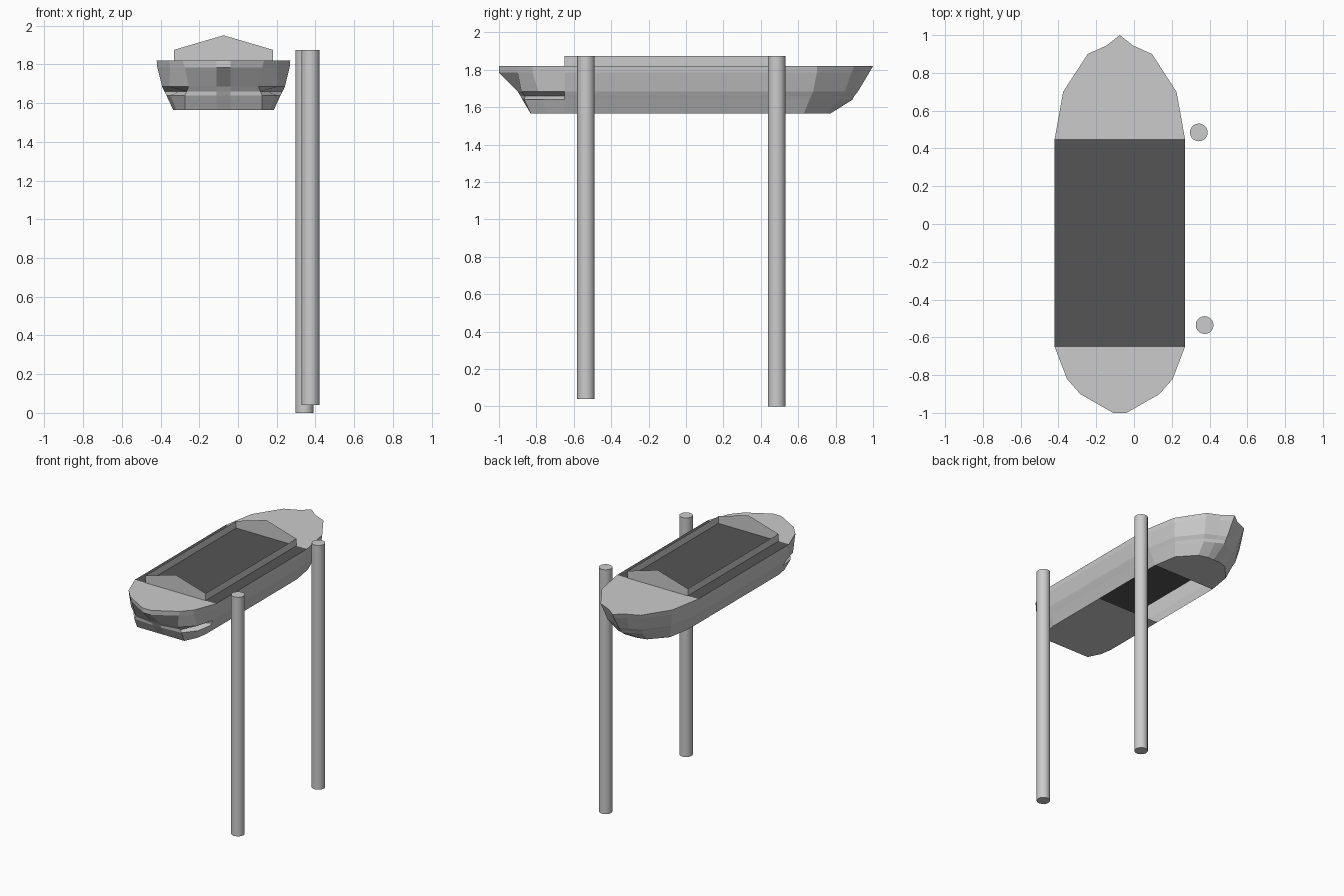
import bpy, bmesh, math

if "Cube" in bpy.data.objects:
    bpy.data.objects.remove(bpy.data.objects["Cube"])

CX = -0.075                      # hull centreline


def polys(name, faces, mirror=True, normals=False):
    """Object from a list of polygons, mirrored about the hull centreline."""
    bm = bmesh.new()
    for f in faces:
        bm.faces.new([bm.verts.new(p) for p in f])
    bmesh.ops.remove_doubles(bm, verts=bm.verts[:], dist=1e-5)
    me = bpy.data.meshes.new(name)
    bm.to_mesh(me)
    bm.free()
    ob = bpy.data.objects.new(name, me)
    bpy.context.collection.objects.link(ob)
    ob.location.x = CX
    m = ob.modifiers.new("mirror", 'MIRROR')
    m.use_clip = True
    return ob


# Half outlines of the hull (offset from centreline, y), stern to bow
levels = [
    (1.565, -.83, [(.20, -.83), (.245, -.74), (.26, -.65), (.26, .45),
                   (.23, .63), (.12, .75), (.05, .77), (0, .77)]),
    (1.64, -.875, [(.20, -.865), (.275, -.77), (.295, -.65), (.295, .45),
                   (.255, .66), (.13, .82), (.06, .86), (0, .89)]),
    # narrow groove in the stern quarter
    (1.66, -.885, [(.19, -.86), (.23, -.69), (.305, -.65), (.305, .45),
                   (.262, .67), (.135, .83), (.06, .87), (0, .90)]),
    (1.685, -.90, [(.18, -.88), (.28, -.79), (.317, -.65), (.317, .45),
                   (.275, .68), (.145, .85), (.06, .89), (0, .92)]),
    (1.785, -1.0, [(.20, -.90), (.275, -.82), (.342, -.65), (.342, .45),
                   (.295, .70), (.165, .885), (.075, .93), (0, .98)]),
    (1.82, -1.0, [(.21, -.90), (.28, -.82), (.345, -.65), (.345, .45),
                  (.30, .70), (.17, .90), (.07, .945), (0, 1.0)]),
]
rings = [[(0, sy, z), (.035, sy, z)] + [(x, y, z) for x, y in pts]
         for z, sy, pts in levels]

# Hull sides
sides = []
for lo, hi in zip(rings, rings[1:]):
    for i in range(len(lo) - 1):
        sides.append([lo[i], lo[i + 1], hi[i + 1], hi[i]])
polys("hull_sides", sides)

# Bottom plates, open between them
b, t = rings[0], rings[-1]
zb, zt = b[0][2], t[0][2]
polys("hull_bottom", [
    list(reversed(b[:5] + [(.26, -.15, zb), (0, -.15, zb)])),
    list(reversed([(0, .45, zb)] + b[5:]))])

# Fore and aft decks
polys("end_decks", [t[:5] + [(0, -.65, zt)], [(0, .45, zt)] + t[5:]])

# Dark middle deck
deck = polys("middle_deck", [[(0, -.65, zt), t[4], t[5], (0, .45, zt)]])
dark = bpy.data.materials.new("dark_deck")
dark.diffuse_color = (0.09, 0.09, 0.09, 1)
dark.use_nodes = True
dark.node_tree.nodes["Principled BSDF"].inputs["Base Color"].default_value = dark.diffuse_color
deck.data.materials.append(dark)

# Thin cabin walls with gabled ends
w, ze, zp = .255, 1.875, 1.95
polys("cabin_walls", [
    [(w, -.65, zt), (w, .45, zt), (w, .45, ze), (w, -.65, ze)],
    [(0, -.65, zt), (w, -.65, zt), (w, -.65, ze), (0, -.65, zp)],
    [(0, .45, zt), (0, .45, zp), (w, .45, ze), (w, .45, zt)]])


# Mooring posts
def post(name, x, y, z0, z1):
    bpy.ops.mesh.primitive_cylinder_add(vertices=20, radius=.047, depth=z1 - z0,
                                        location=(x, y, (z0 + z1) / 2))
    bpy.context.object.name = name
    bpy.ops.object.shade_smooth_by_angle(angle=math.radians(30))


post("rear_post", .343, .485, 0, 1.875)
post("front_post", .374, -.535, .04, 1.875)
